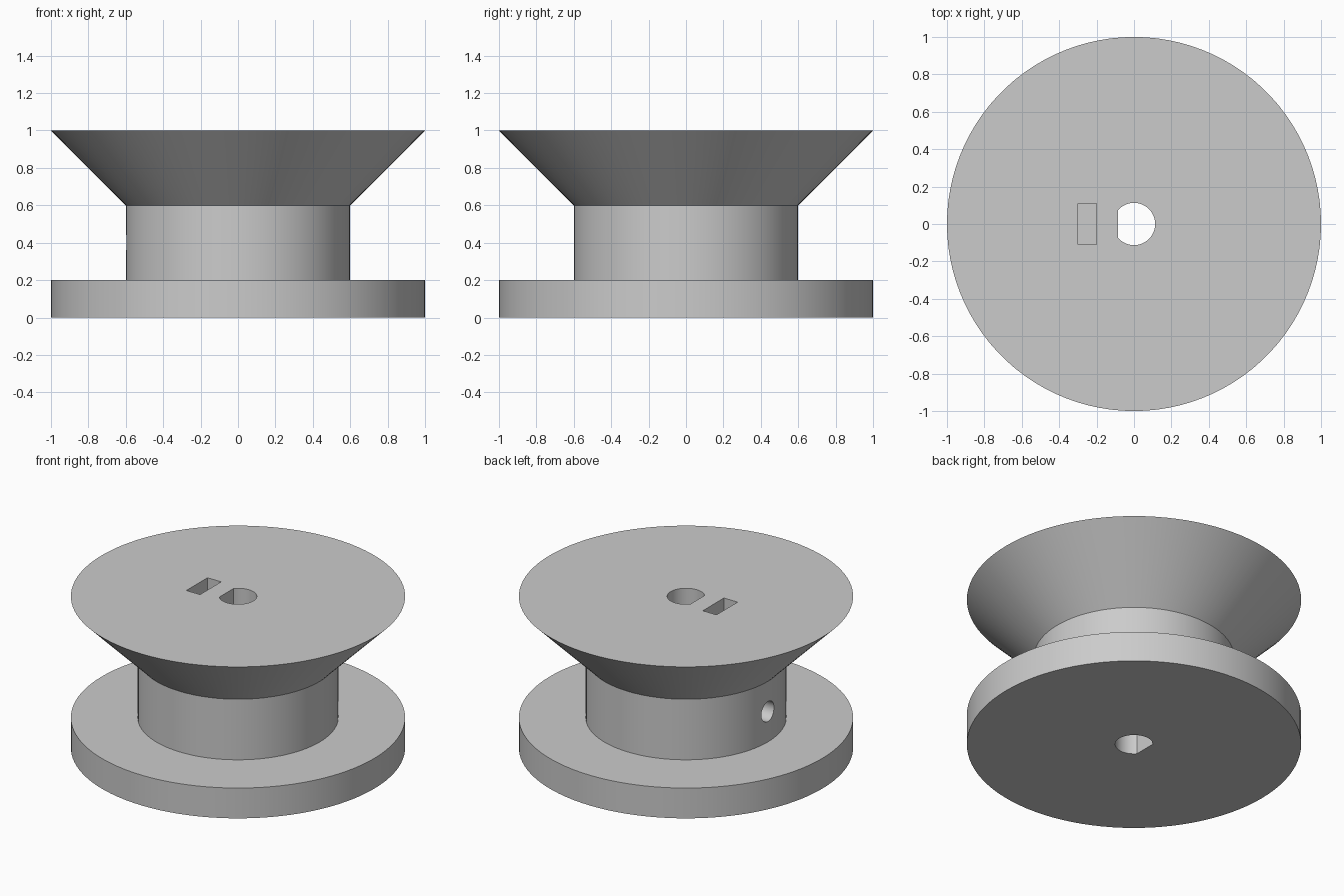
import bpy
import bmesh
import math
from mathutils import Matrix, Vector

cube = bpy.data.objects.get("Cube")
if cube:
    bpy.data.objects.remove(cube, do_unlink=True)

grey = bpy.data.materials.new("plain grey")
grey.use_nodes = True
colour = (0.6, 0.6, 0.6, 1)
grey.diffuse_color = colour
grey.node_tree.nodes["Principled BSDF"].inputs["Base Color"].default_value = colour


def make_object(name, bm):
    bmesh.ops.recalc_face_normals(bm, faces=bm.faces)
    mesh = bpy.data.meshes.new(name)
    bm.to_mesh(mesh)
    bm.free()
    mesh.materials.append(grey)
    obj = bpy.data.objects.new(name, mesh)
    bpy.context.collection.objects.link(obj)
    return obj


def lathe(name, profile, sides):
    """Stack rings of (radius, height) and cap both ends."""
    bm = bmesh.new()
    rings = []
    for r, z in profile:
        angles = [math.tau * i / sides for i in range(sides)]
        rings.append([bm.verts.new((r * math.cos(a), r * math.sin(a), z)) for a in angles])
    for low, high in zip(rings, rings[1:]):
        for i in range(sides):
            j = (i + 1) % sides
            bm.faces.new((low[i], low[j], high[j], high[i]))
    bm.faces.new(rings[0])
    bm.faces.new(rings[-1])
    return make_object(name, bm)


def cut(target, cutter):
    mod = target.modifiers.new(cutter.name, "BOOLEAN")
    mod.operation = "DIFFERENCE"
    mod.solver = "EXACT"
    mod.object = cutter
    bpy.context.view_layer.objects.active = target
    bpy.ops.object.modifier_apply(modifier=mod.name)
    bpy.data.objects.remove(cutter, do_unlink=True)


# Spool: flat flange, hub and flared upper rim
spool = lathe("spool", [(1, 0), (1, 0.2), (0.6, 0.2), (0.6, 0.6), (1, 1)], 100)

# D-shaped shaft bore, with its flat on the -x side
bore = lathe("shaft_bore", [(0.113, -0.1), (0.113, 1.1)], 48)
bm = bmesh.new()
bm.from_mesh(bore.data)
geom = bm.verts[:] + bm.edges[:] + bm.faces[:]
bmesh.ops.bisect_plane(bm, geom=geom, plane_co=(-0.085, 0, 0),
                       plane_no=(-1, 0, 0), clear_outer=True)
bmesh.ops.holes_fill(bm, edges=[e for e in bm.edges if e.is_boundary])
bmesh.ops.recalc_face_normals(bm, faces=bm.faces)
bm.to_mesh(bore.data)
bm.free()
cut(spool, bore)

# Blind nut slot, open at the top
bm = bmesh.new()
place = Matrix.Translation(Vector((-0.25, 0, 0.7))) @ Matrix.Diagonal((0.1, 0.22, 0.82, 1))
bmesh.ops.create_cube(bm, size=1, matrix=place)
cut(spool, make_object("nut_slot", bm))

# Set screw hole from the hub's side into the bore
bm = bmesh.new()
place = Matrix.Translation(Vector((-0.38, 0, 0.4))) @ Matrix.Rotation(math.pi / 2, 4, "Y")
bmesh.ops.create_cone(bm, cap_ends=True, segments=32, radius1=0.066, radius2=0.066,
                      depth=0.72, matrix=place)
cut(spool, make_object("screw_hole", bm))

# Smooth round walls, crisp edges
bpy.ops.object.select_all(action="DESELECT")
spool.select_set(True)
bpy.context.view_layer.objects.active = spool
bpy.ops.object.shade_smooth_by_angle(angle=math.radians(30))
